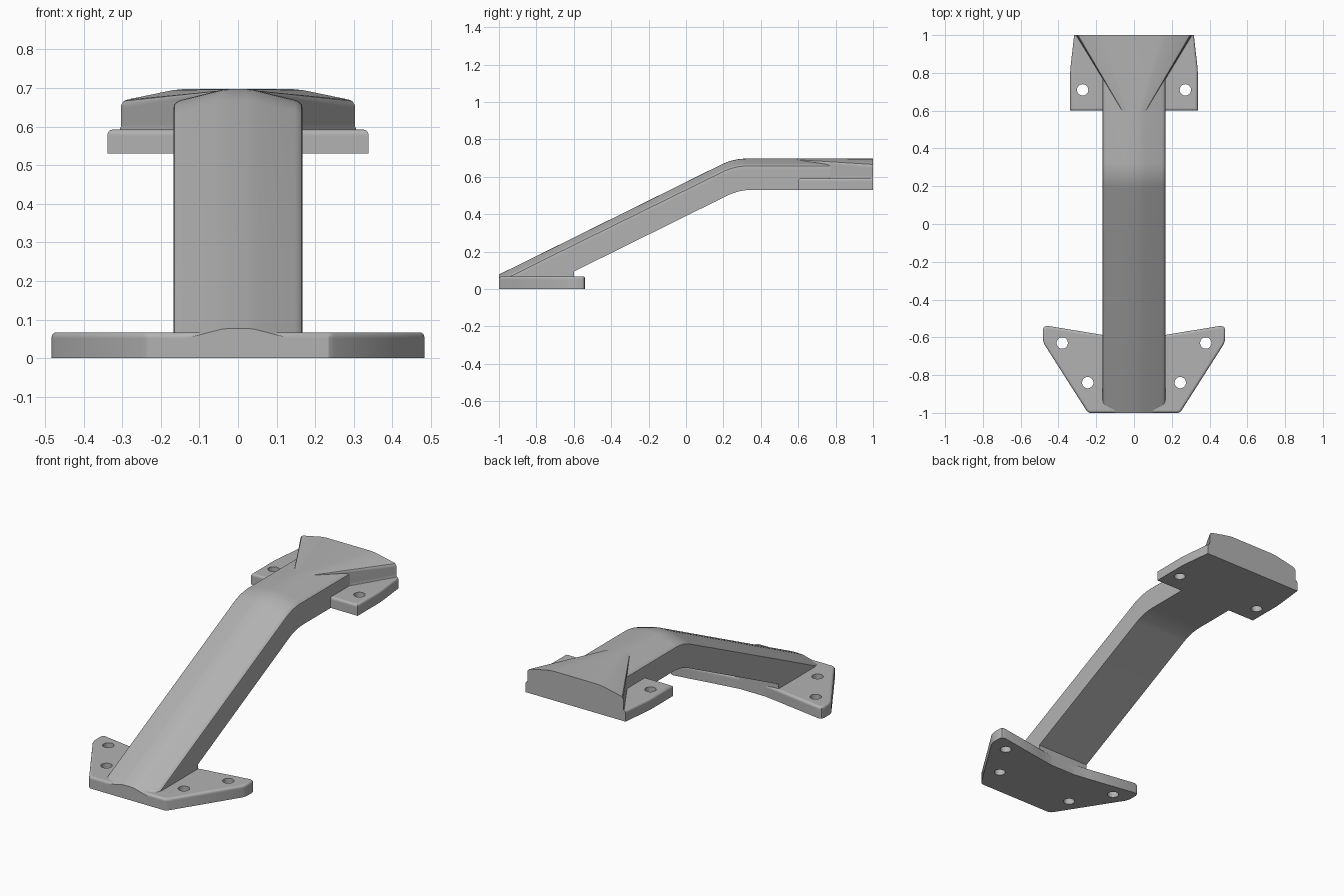
import bpy, bmesh, math
from mathutils import Vector

if "Cube" in bpy.data.objects:
    bpy.data.objects.remove(bpy.data.objects["Cube"])

grey = bpy.data.materials.new("plain grey")
grey.diffuse_color = (0.45, 0.45, 0.45, 1)
grey.use_nodes = True
grey.node_tree.nodes["Principled BSDF"].inputs["Base Color"].default_value = grey.diffuse_color


def finish(bm, name):
    """Clean normals, smooth shading with sharp edges kept."""
    bmesh.ops.remove_doubles(bm, verts=bm.verts[:], dist=1e-5)
    bmesh.ops.recalc_face_normals(bm, faces=bm.faces[:])
    bm.normal_update()
    for f in bm.faces:
        f.smooth = True
    for e in bm.edges:
        e.smooth = e.calc_face_angle(0.0) < math.radians(32)
    mesh = bpy.data.meshes.new(name)
    bm.to_mesh(mesh)
    bm.free()
    mesh.materials.append(grey)
    ob = bpy.data.objects.new(name, mesh)
    bpy.context.scene.collection.objects.link(ob)
    return ob


def bridge(bm, a, b):
    n = len(a)
    for i in range(n):
        j = (i + 1) % n
        bm.faces.new((a[i], a[j], b[j], b[i]))


def loft(name, halves):
    """Skin mirrored half sections (right side, top to bottom)."""
    bm = bmesh.new()
    rings = []
    for half in halves:
        ring = half + [(-x, y, z) for x, y, z in reversed(half)]
        rings.append([bm.verts.new(p) for p in ring])
    for a, b in zip(rings, rings[1:]):
        bridge(bm, a, b)
    bm.faces.new(rings[0])
    bm.faces.new(rings[-1])
    return finish(bm, name)


def inset(outline, dist, keep_y):
    """Move an anticlockwise outline inwards, leaving the edge at keep_y."""
    pts = [Vector(p) for p in outline]
    out = []
    for i, p in enumerate(pts):
        d1 = (p - pts[i - 1]).normalized()
        d2 = (pts[(i + 1) % len(pts)] - p).normalized()
        n1, n2 = Vector((-d1.y, d1.x)), Vector((-d2.y, d2.x))
        q = p + (n1 + n2) * (dist / (1 + n1.dot(n2)))
        out.append((q.x, p.y if p.y == keep_y else q.y))
    return out


def plate(name, half, z0, z1, holes, keep_y=None, r=0.013):
    """Mirrored outline with a rounded top rim and through holes."""
    bm = bmesh.new()
    outline = half + [(-x, y) for x, y in reversed(half)]
    rows = [(0, z0), (0, z1 - r - 0.005)]
    rows += [(r - r * math.cos(a), z1 - r + r * math.sin(a))
             for a in (i * math.pi / 8 for i in range(5))]
    rows.append((r + 0.003, z1))
    rings = [[bm.verts.new((x, y, z)) for x, y in inset(outline, d, keep_y)]
             for d, z in rows]
    for a, b in zip(rings, rings[1:]):
        bridge(bm, a, b)
    low, high = [rings[0]], [rings[-1]]
    for hx, hy in holes:
        for cx in (hx, -hx):
            circle = [(cx + 0.03 * math.cos(k * math.pi / 16),
                       hy + 0.03 * math.sin(k * math.pi / 16)) for k in range(32)]
            lo, hi = [[bm.verts.new((x, y, z)) for x, y in circle] for z in (z0, z1)]
            bridge(bm, lo, hi)
            low.append(lo)
            high.append(hi)
    for loops in (low, high):
        edges = [bm.edges.get((l[i - 1], l[i])) for l in loops for i in range(len(l))]
        bmesh.ops.triangle_fill(bm, use_beauty=True, use_dissolve=False, edges=edges)
    return finish(bm, name)


# Sloping line with a rounded bend into the level line
SLOPE = 0.495
def bend(z_at_0, level, radius=0.3, steps=8):
    ang = math.atan(SLOPE)
    cy = (level - z_at_0) / SLOPE + radius * math.tan(ang / 2)
    return [(cy - radius * math.sin(ang * (1 - i / steps)),
             level - radius + radius * math.cos(ang * (1 - i / steps)))
            for i in range(steps + 1)]


# Crowned cross-section: half width and depth below the top
crown = [(0.022, 0), (0.04, 0.0015), (0.058, 0.006), (0.148, 0.029),
         (0.158, 0.033), (0.165, 0.04), (0.167, 0.05), (0.167, 0.058)]
def section(top, mid, bottom):
    t, m = Vector(top), Vector(mid)
    pts = []
    for x, d in crown:
        p = t.lerp(m, d / (m - t).length)
        pts.append((x, p.x, p.y))
    return pts + [(0.167, *mid), (0.167, *bottom)]


# Arm: solid foot, slope, bend and level end
stations = [((-1, 0.077), (-1, 0.01), (-1, 0)),
            ((-0.6, 0.275), (-0.6, 0.093), (-0.6, 0)),
            ((-0.6, 0.275), (-0.6, 0.093), (-0.6, 0.093))]
stations += [(t, b, b) for t, b in zip(bend(0.572, 0.697), bend(0.39, 0.53))]
stations.append(((0.8, 0.697), (0.8, 0.53), (0.8, 0.53)))
loft("arm", [section(*s) for s in stations])

# Flared wedge on the upper end
flare = [(0.14, 0), (0.17, 0.003), (0.286, 0.027), (0.296, 0.031),
         (0.303, 0.042), (0.303, 0.05), (0.303, 0.09), (0.303, 0.096),
         (0.306, 0.104), (0.314, 0.108), (0.314, 0.16)]
loft("flare", [
    [(x * 0.11, 0.55, 0.697 - (d if d > 0.05 else d * 0.1)) for x, d in flare],
    [(x, 1, 0.697 - d) for x, d in flare]])

# Mounting plates with bolt holes
plate("base_plate", [
    (0.235, -1), (0.25, -0.99), (0.476, -0.635), (0.483, -0.61), (0.483, -0.56),
    (0.477, -0.545), (0.46, -0.539), (0.167, -0.587), (0.08, -0.6)],
    0, 0.067, [(0.38, -0.63), (0.245, -0.84)])
plate("top_plate", [
    (0.338, 0.6), (0.338, 0.8), (0.335, 0.84), (0.317, 1)],
    0.53, 0.592, [(0.272, 0.71)], keep_y=1)
